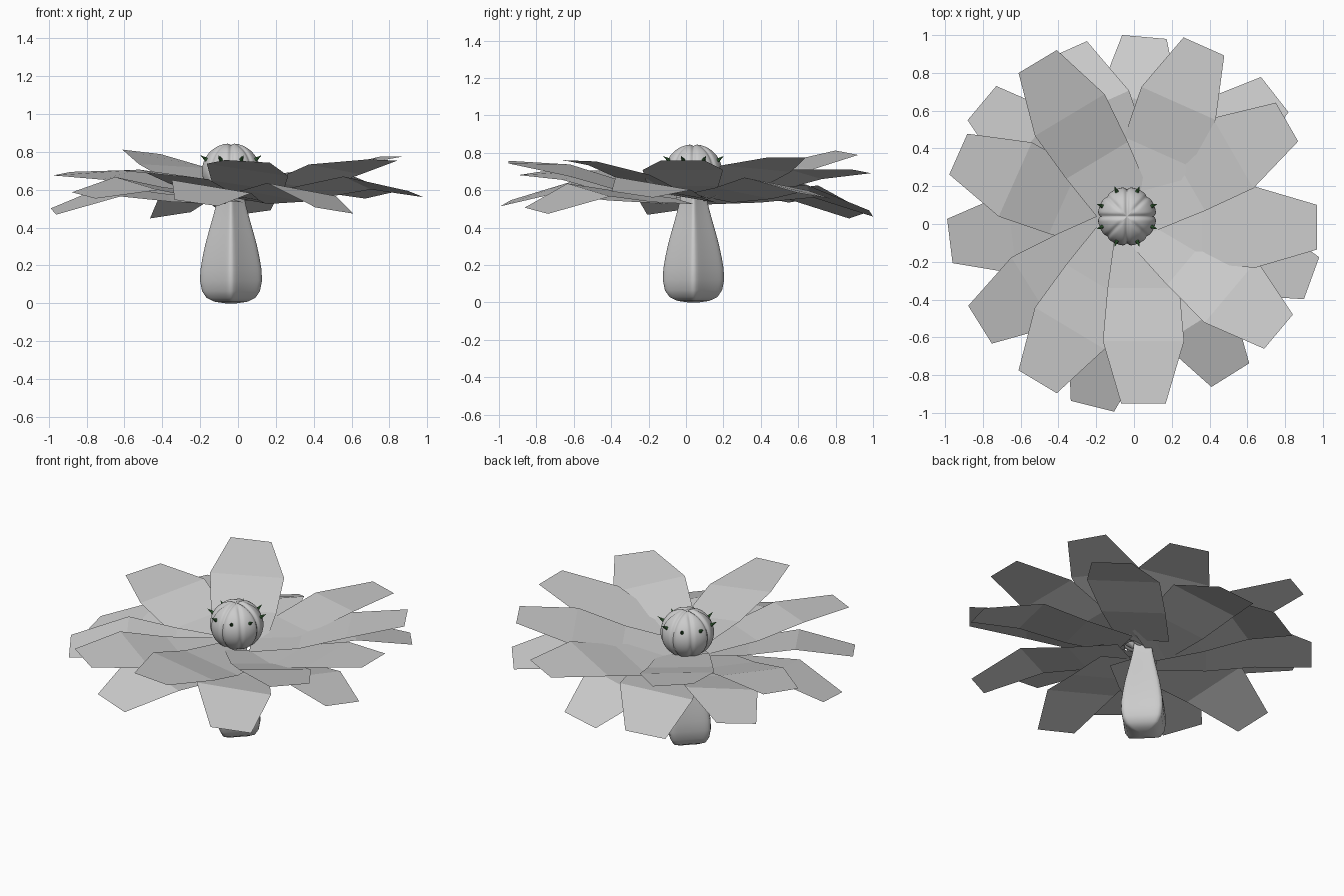
import bpy, bmesh, math
from mathutils import Vector

if "Cube" in bpy.data.objects:
    bpy.data.objects.remove(bpy.data.objects["Cube"])

CX, CY = -0.037, 0.04      # axis of stem and ball


def material(name, rgb):
    m = bpy.data.materials.new(name)
    m.diffuse_color = (*rgb, 1)
    m.use_nodes = True
    m.node_tree.nodes["Principled BSDF"].inputs["Base Color"].default_value = m.diffuse_color
    return m


grey = material("mid grey", (0.6, 0.6, 0.6))
green = material("dark green", (0.05, 0.17, 0.05))


def make_object(name, bm, mat, smooth=None):
    me = bpy.data.meshes.new(name)
    bm.to_mesh(me)
    bm.free()
    me.materials.append(mat)
    ob = bpy.data.objects.new(name, me)
    bpy.context.collection.objects.link(ob)
    if smooth:
        bpy.ops.object.select_all(action='DESELECT')
        ob.select_set(True)
        bpy.context.view_layer.objects.active = ob
        bpy.ops.object.shade_smooth_by_angle(angle=math.radians(smooth))
    return ob


def lathe(name, profile, shape, segs, smooth=50):
    """Spin (r, z) points about the axis; shape(r, z, angle) returns the final (r, z)."""
    bm = bmesh.new()
    rings = []
    for r, z in profile:
        ring = []
        for i in range(segs):
            a = 2 * math.pi * i / segs
            k, h = shape(r, z, a)
            ring.append(bm.verts.new((CX + k * math.cos(a), CY + k * math.sin(a), h)))
        rings.append(ring)
    for lo, hi in zip(rings, rings[1:]):
        for i in range(segs):
            j = (i + 1) % segs
            bm.faces.new((lo[i], lo[j], hi[j], hi[i]))
    bm.faces.new(rings[0][::-1])
    bm.faces.new(rings[-1])
    return make_object(name, bm, grey, smooth)


# Bulbous stem: four rounded ridges on the axes with hollow sides between
def star(a, p=0.88, e=0.1):
    c, s = math.hypot(math.cos(a), e), math.hypot(math.sin(a), e)
    return (c ** p + s ** p) ** (-1 / p)


lathe("stem",
      [(0.03, 0.0), (0.085, 0.008), (0.128, 0.028), (0.153, 0.065), (0.164, 0.12),
       (0.161, 0.18), (0.151, 0.24), (0.136, 0.31), (0.117, 0.38), (0.097, 0.45),
       (0.081, 0.51), (0.073, 0.55), (0.068, 0.6)],
      lambda r, z, a: (r * star(a) / star(0), z), segs=64)

# Ribbed ball: a deep cross of grooves and shallow diagonal ones
BALL_Z = 0.70


def grooves(r, z, a):
    cut = 0.0
    for k in range(4):
        d = r * math.sin(a - k * math.pi / 4)           # distance to the groove plane
        depth = 0.075 if k % 2 == 0 else 0.05 * min(1, r / 0.08) ** 2
        cut = max(cut, depth * math.exp(-(d / 0.012) ** 2))
    return r * (1 - cut), BALL_Z + (z - BALL_Z) * (1 - cut)


ball = [(0.155 * math.sin(math.pi * t / 36), BALL_Z - 0.147 * math.cos(math.pi * t / 36))
        for t in range(1, 36)]
ball.append((0.002, BALL_Z + 0.147))
lathe("ribbed_ball", ball, grooves, segs=128)

# Eight small thorns, one on each rib
bm = bmesh.new()
for i in range(8):
    a = math.radians(22.5 + 45 * i)
    out = Vector((math.cos(a), math.sin(a), 0))
    base = Vector((CX, CY, 0.752)) + out * 0.13
    tip = Vector((CX, CY, 0.783)) + out * 0.176
    axis = (tip - base).normalized()
    u = axis.orthogonal().normalized()
    v = axis.cross(u)
    n = 8
    ring = [bm.verts.new(base + 0.014 * (u * math.cos(2 * math.pi * k / n)
                                         + v * math.sin(2 * math.pi * k / n))) for k in range(n)]
    top = bm.verts.new(tip)
    for k in range(n):
        bm.faces.new((ring[k], ring[(k + 1) % n], top))
    bm.faces.new(ring[::-1])
make_object("thorns", bm, green, 40)


def petal(name, x, y, z, angle, roll_wide, roll_tip):
    """Folded flat petal, given the middle of its tip edge and its direction."""
    d = Vector((math.cos(math.radians(angle)), math.sin(math.radians(angle)), 0))
    side = Vector((-d.y, d.x, 0))
    z_wide, z_base = 0.405 + 0.4 * z, 0.50 + 0.1 * z
    rows = [(0.90, 0.15, z_base, roll_wide),
            (0.61, 0.19, z_base * 0.65 + z_wide * 0.35, roll_wide),
            (0.33, 0.215, z_wide, roll_wide),
            (0.0, 0.118, z, roll_tip)]
    bm = bmesh.new()
    prev = None
    for back, half, height, roll in rows:
        c = Vector((x, y, 0)) - d * back
        c.z = height
        left = side - Vector((0, 0, roll))          # twisted like a pinwheel
        row = (bm.verts.new(c - left * half), bm.verts.new(c + left * half))
        if prev:
            bm.faces.new((prev[0], row[0], row[1], prev[1]))
        prev = row
    make_object(name, bm, grey)


# Raised inner petals: tip x, y, z, direction, twist at the middle and at the tip
upper = [(0.97, -0.017, 0.758, 0, 0.0, 0.0), (0.81, 0.54, 0.775, 30, 0.08, 0.0),
         (0.37, 0.94, 0.70, 66, 0.12, 0.08), (-0.51, 0.86, 0.80, 121, -0.05, -0.1),
         (-0.93, 0.37, 0.685, 156, 0.12, 0.08), (-0.51, -0.835, 0.69, 239, 0.12, 0.08),
         (0.05, -0.95, 0.75, 270, 0.15, 0.06), (0.765, -0.57, 0.757, 320, 0.12, 0.03)]
# Drooping outer petals
lower = [(0.745, 0.685, 0.57, 38), (0.055, 0.99, 0.475, 85), (-0.357, 0.92, 0.465, 114),
         (-0.805, 0.64, 0.55, 140), (-0.975, -0.09, 0.485, 187), (-0.815, -0.533, 0.57, 212),
         (-0.22, -0.965, 0.53, 256), (0.51, -0.80, 0.49, 302), (0.94, -0.287, 0.577, 340)]
for i, p in enumerate(upper):
    petal(f"upper_petal_{i + 1}", *p)
for i, p in enumerate(lower):
    petal(f"lower_petal_{i + 1}", *p, 0.16, 0.14)
